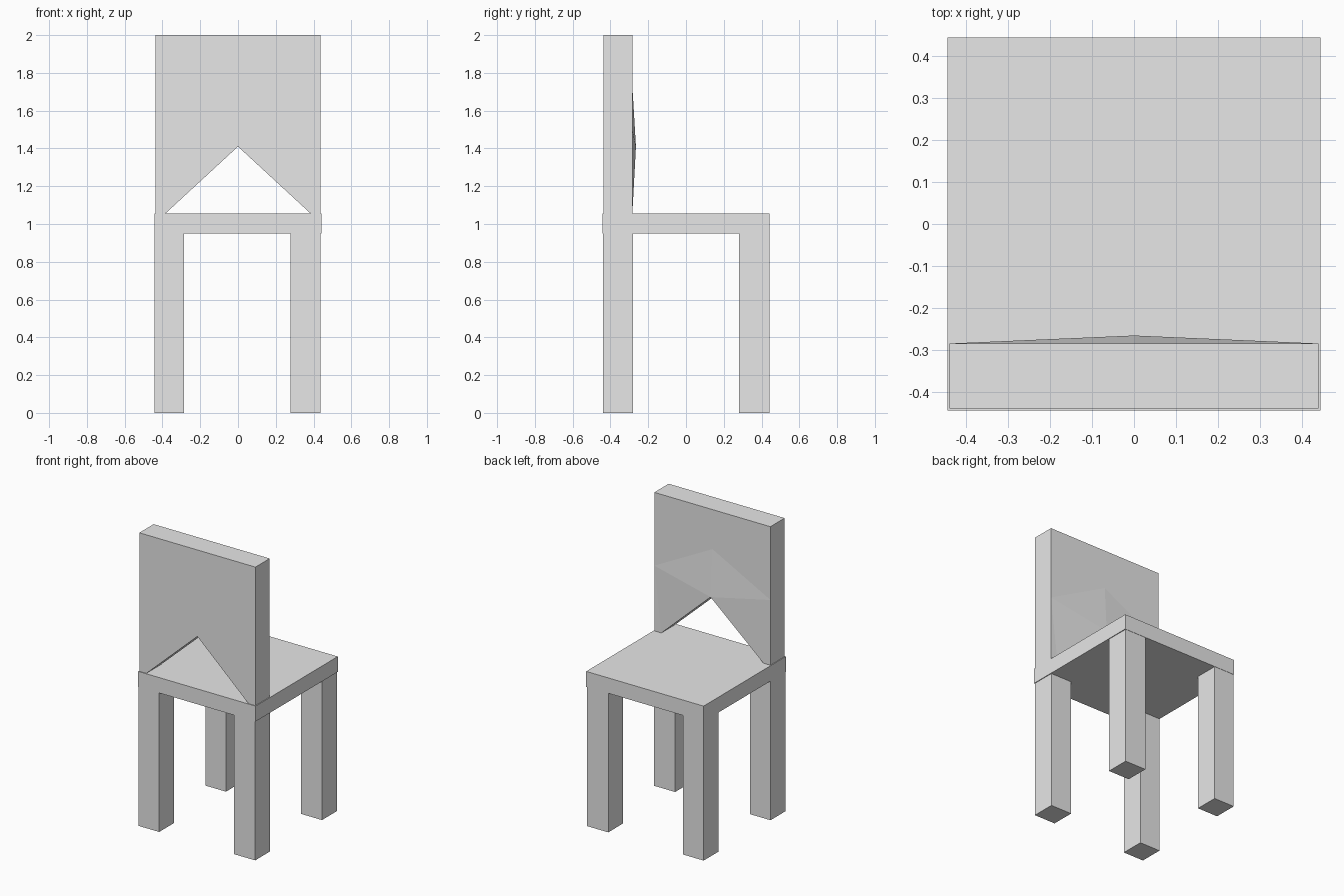
import bpy
import bmesh

cube = bpy.data.objects.get("Cube")
if cube:
    bpy.data.objects.remove(cube, do_unlink=True)

grey = bpy.data.materials.new("plain_grey")
grey.use_nodes = True
colour = (0.8, 0.8, 0.8, 1)
grey.diffuse_color = colour
grey.node_tree.nodes["Principled BSDF"].inputs["Base Color"].default_value = colour


def finish(name, bm):
    bmesh.ops.recalc_face_normals(bm, faces=bm.faces)
    mesh = bpy.data.meshes.new(name)
    bm.to_mesh(mesh)
    bm.free()
    mesh.materials.append(grey)
    obj = bpy.data.objects.new(name, mesh)
    bpy.context.collection.objects.link(obj)
    return obj


def box(name, low, high):
    bm = bmesh.new()
    bmesh.ops.create_cube(bm, size=1)
    for v in bm.verts:
        v.co = [lo + (c + 0.5) * (hi - lo) for c, lo, hi in zip(v.co, low, high)]
    return finish(name, bm)


# Seat slab
SEAT_TOP, SEAT_BOTTOM, HALF = 1.055, 0.95, 0.443
box("seat", (-HALF, -HALF, SEAT_BOTTOM), (HALF, HALF, SEAT_TOP))

# Four square legs
for side, x0, x1 in (("right", -0.442, -0.287), ("left", 0.278, 0.438)):
    for end, y0, y1 in (("front", -0.44, -0.28), ("back", 0.28, 0.441)):
        box(f"{end}_{side}_leg", (x0, y0, 0), (x1, y1, SEAT_BOTTOM))

# Backrest: notched panel whose inner face swells slightly to a point above the notch
EDGE, FOOT, OUTER, INNER, PEAK = 0.438, 0.385, -0.438, -0.284, -0.265
SIDE_Z, CREST_Z, NOTCH_Z = 1.5, 1.73, 1.41
outline = [(-EDGE, 2), (EDGE, 2), (EDGE, SIDE_Z), (EDGE, SEAT_TOP), (FOOT, SEAT_TOP),
           (0, NOTCH_Z), (-FOOT, SEAT_TOP), (-EDGE, SEAT_TOP), (-EDGE, SIDE_Z)]
bm = bmesh.new()
outer = [bm.verts.new((x, OUTER, z)) for x, z in outline]
inner = [bm.verts.new((x, PEAK if z == NOTCH_Z else INNER, z)) for x, z in outline]
crest = bm.verts.new((0, INNER, CREST_Z))
bm.faces.new(outer)
for i in range(len(outline)):
    j = (i + 1) % len(outline)
    bm.faces.new((outer[i], outer[j], inner[j], inner[i]))
top_r, top_l, side_l, base_l, foot_l, peak, foot_r, base_r, side_r = inner
bm.faces.new((top_r, top_l, side_l, crest, side_r))
for side, base, foot in ((side_l, base_l, foot_l), (side_r, base_r, foot_r)):
    bm.faces.new((crest, side, peak))
    bm.faces.new((side, foot, peak))
    bm.faces.new((side, base, foot))
finish("backrest", bm)
